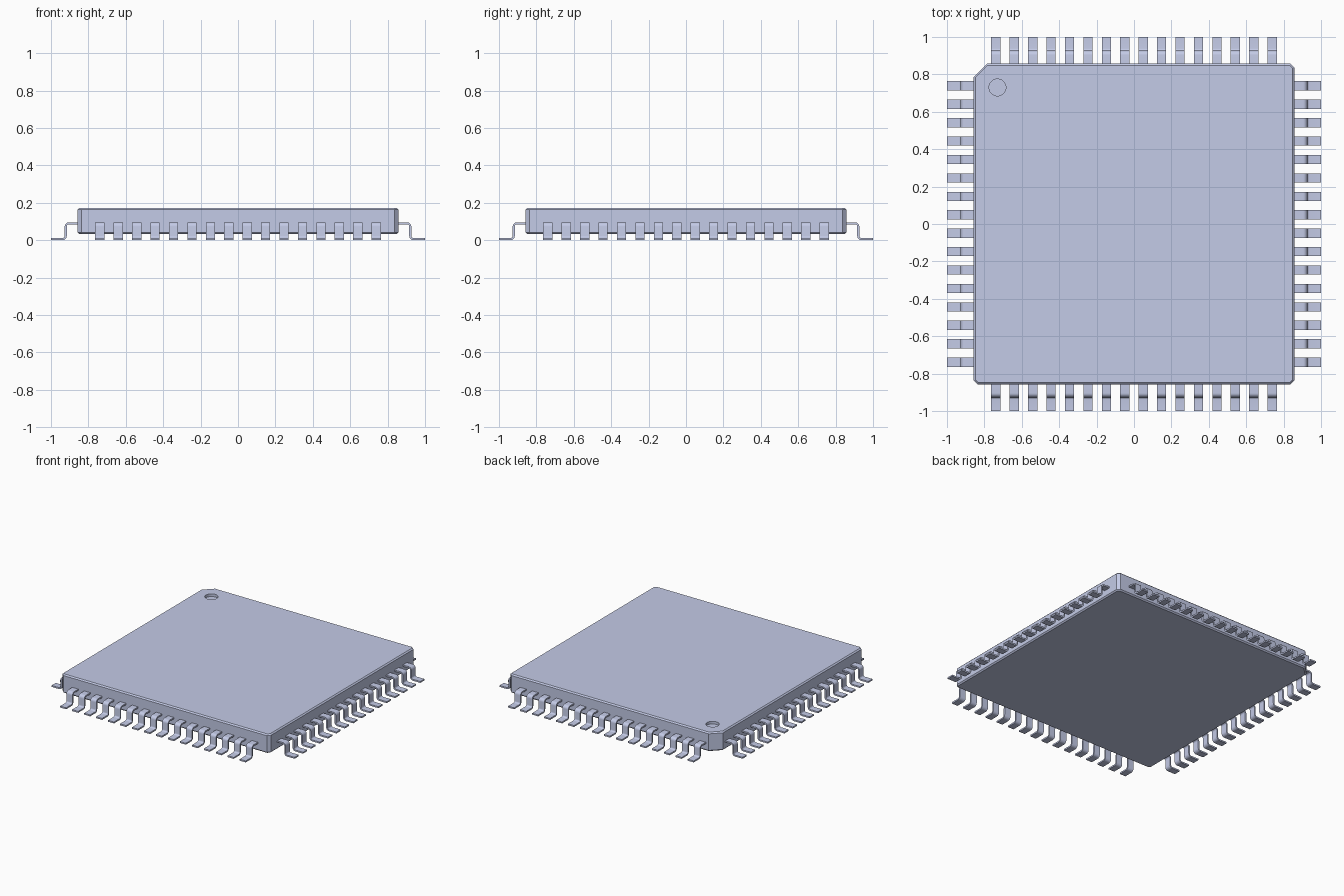
import bpy
import bmesh
import math
from mathutils import Matrix, Vector

if "Cube" in bpy.data.objects:
    bpy.data.objects.remove(bpy.data.objects["Cube"], do_unlink=True)

HALF = 0.857                    # half width of the body
BOTTOM, TOP = 0.032, 0.173      # body heights
CORNER, KEY_CORNER, EDGE = 0.02, 0.07, 0.009
PINS, PITCH, PIN_WIDTH = 16, 0.0985, 0.049
THICK, BEND = 0.011, 0.017      # lead sheet thickness, centreline bend radius

grey = bpy.data.materials.new("pale blue grey")
grey.use_nodes = True
colour = (0.59, 0.638, 0.855, 1)
grey.diffuse_color = colour
grey.node_tree.nodes["Principled BSDF"].inputs["Base Color"].default_value = colour


def finish(bm, name):
    bmesh.ops.recalc_face_normals(bm, faces=bm.faces)
    mesh = bpy.data.meshes.new(name)
    bm.to_mesh(mesh)
    bm.free()
    mesh.materials.append(grey)
    obj = bpy.data.objects.new(name, mesh)
    bpy.context.collection.objects.link(obj)
    return obj


def prism(bm, points, direction):
    """Extrude a closed outline along a direction."""
    face = bm.faces.new([bm.verts.new(p) for p in points])
    new = bmesh.ops.extrude_face_region(bm, geom=[face])["geom"]
    top = [g for g in new if isinstance(g, bmesh.types.BMVert)]
    bmesh.ops.translate(bm, verts=top, vec=direction)


# Body: square slab with cut corners, one larger to mark the first pin
outline = []
for sx, sy in ((1, 1), (-1, 1), (-1, -1), (1, -1)):
    cut = KEY_CORNER if (sx, sy) == (-1, 1) else CORNER
    pair = [(sx * HALF, sy * (HALF - cut), BOTTOM),
            (sx * (HALF - cut), sy * HALF, BOTTOM)]
    outline += pair if sx == sy else pair[::-1]
bm = bmesh.new()
prism(bm, outline, (0, 0, TOP - BOTTOM))
rims = [e for e in bm.edges if abs(e.verts[0].co.z - e.verts[1].co.z) < 1e-5]
bmesh.ops.bevel(bm, geom=rims, offset=EDGE, segments=1, affect='EDGES')
body = finish(bm, "body")

# Round recess beside the first pin
bpy.ops.mesh.primitive_cylinder_add(vertices=40, radius=0.045, depth=0.04,
                                    location=(-0.73, 0.73, TOP))
cutter = bpy.context.object
cutter.name = "pin_marker_cutter"
cutter.data.materials.append(grey)
recess = body.modifiers.new("pin marker recess", 'BOOLEAN')
recess.operation = 'DIFFERENCE'
recess.solver = 'EXACT'
recess.object = cutter
bpy.context.view_layer.objects.active = body
bpy.ops.object.modifier_apply(modifier=recess.name)
bpy.data.objects.remove(cutter, do_unlink=True)

# Gull-wing lead profile: shoulder, bend down, bend out, foot
shoulder_z, foot_z, leg_x = 0.09, THICK / 2, 0.921


def bend(cx, cz, start, end, radius, steps=6):
    angles = [math.radians(start + (end - start) * i / steps) for i in range(steps + 1)]
    return [(cx + radius * math.cos(a), cz + radius * math.sin(a)) for a in angles]


def lead_side(offset):
    """One side of the lead sheet, offset from its centreline."""
    return ([(HALF - 0.02, shoulder_z + offset)]
            + bend(leg_x - BEND, shoulder_z - BEND, 90, 0, BEND + offset)
            + bend(leg_x + BEND, foot_z + BEND, 180, 270, BEND - offset)
            + [(1.0, foot_z + offset)])


profile = lead_side(THICK / 2) + lead_side(-THICK / 2)[::-1]

# A row of leads on each side of the body
for turn, side in enumerate(("right_side", "back", "left_side", "front")):
    bm = bmesh.new()
    for i in range(PINS):
        y = (i - (PINS - 1) / 2) * PITCH - PIN_WIDTH / 2
        prism(bm, [Vector((x, y, z)) for x, z in profile], (0, PIN_WIDTH, 0))
    bm.transform(Matrix.Rotation(turn * math.pi / 2, 4, 'Z'))
    leads = finish(bm, side + "_leads")
    bpy.ops.object.select_all(action='DESELECT')
    leads.select_set(True)
    bpy.context.view_layer.objects.active = leads
    bpy.ops.object.shade_smooth_by_angle(angle=math.radians(30))
